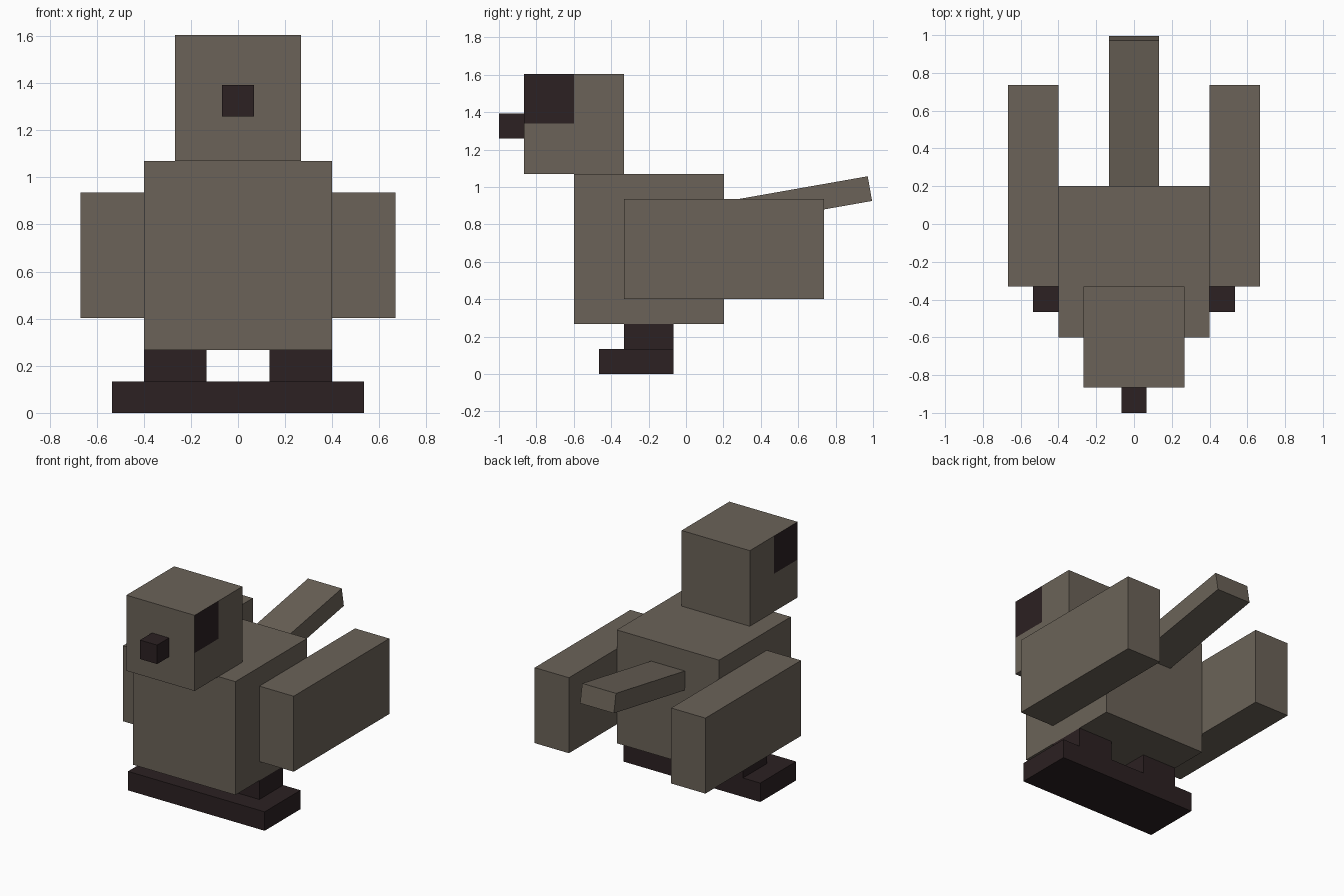
import bpy, bmesh
from math import radians
from mathutils import Matrix, Vector

cube = bpy.data.objects.get("Cube")
if cube:
    bpy.data.objects.remove(cube, do_unlink=True)


def material(name, rgb):
    mat = bpy.data.materials.new(name)
    mat.use_nodes = True
    mat.diffuse_color = (*rgb, 1)
    bsdf = next(n for n in mat.node_tree.nodes if n.type == 'BSDF_PRINCIPLED')
    bsdf.inputs["Base Color"].default_value = (*rgb, 1)
    return mat


GREY = material("grey brown", (0.147, 0.124, 0.098))
DARK = material("dark brown", (0.025, 0.015, 0.016))


def box(name, low, high, *mats):
    """Box spanning two opposite corners."""
    low, high = Vector(low), Vector(high)
    bm = bmesh.new()
    bmesh.ops.create_cube(bm, size=1)
    bmesh.ops.scale(bm, vec=high - low, verts=bm.verts)
    bmesh.ops.translate(bm, vec=(low + high) / 2, verts=bm.verts)
    mesh = bpy.data.meshes.new(name)
    bm.to_mesh(mesh)
    bm.free()
    for mat in mats:
        mesh.materials.append(mat)
    obj = bpy.data.objects.new(name, mesh)
    bpy.context.collection.objects.link(obj)
    return obj


# Body and beak
box("body", (-0.4, -0.6, 0.268), (0.4, 0.202, 1.07), GREY)
box("beak", (-0.067, -1, 1.258), (0.067, -0.866, 1.392), DARK)

# Head, cut so the upper front corner of each side becomes an eye
head = box("head", (-0.267, -0.866, 1.07), (0.267, -0.332, 1.605), GREY, DARK)
eye_back, eye_bottom = -0.6, 1.338
bm = bmesh.new()
bm.from_mesh(head.data)
for point, normal in (((0, eye_back, 0), (0, 1, 0)), ((0, 0, eye_bottom), (0, 0, 1))):
    bmesh.ops.bisect_plane(bm, geom=bm.verts[:] + bm.edges[:] + bm.faces[:],
                           plane_co=point, plane_no=normal)
bm.normal_update()
for face in bm.faces:
    center = face.calc_center_median()
    if abs(face.normal.x) > 0.9 and center.y < eye_back and center.z > eye_bottom:
        face.material_index = 1
bm.to_mesh(head.data)
bm.free()

# Wings and legs
for side, label in ((1, "left"), (-1, "right")):
    def paired(part, inner, outer, y, z, mat):
        xs = sorted((side * inner, side * outer))
        box(f"{label}_{part}", (xs[0], y[0], z[0]), (xs[1], y[1], z[1]), mat)
    paired("wing", 0.4, 0.668, (-0.332, 0.737), (0.402, 0.936), GREY)
    paired("leg", 0.134, 0.4, (-0.332, -0.066), (0.134, 0.268), DARK)

# Joined feet
box("feet", (-0.535, -0.466, 0), (0.535, -0.066, 0.134), DARK)

# Tail, tilted up about its lower front edge
tail = box("tail", (-0.132, 0, 0), (0.132, 0.802, 0.134), GREY)
tail.data.transform(Matrix.Translation((0, 0.205, 0.786)) @ Matrix.Rotation(radians(10), 4, 'X'))
